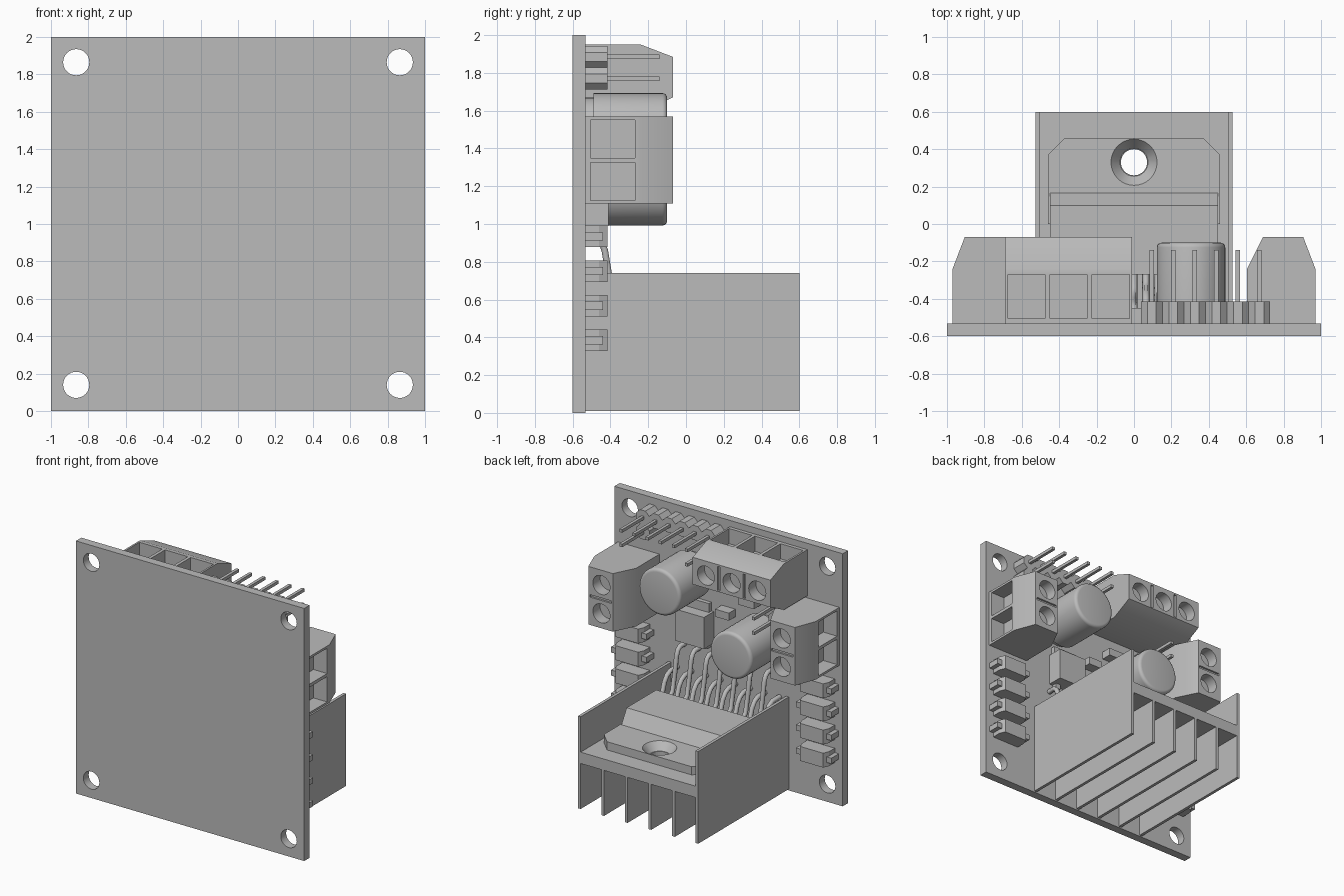
import bpy, bmesh, math
from mathutils import Matrix, Vector

if "Cube" in bpy.data.objects:
    bpy.data.objects.remove(bpy.data.objects["Cube"])

grey = bpy.data.materials.new("plain_grey")
grey.use_nodes = True
grey.diffuse_color = (0.5, 0.5, 0.5, 1)
grey.node_tree.nodes["Principled BSDF"].inputs["Base Color"].default_value = (0.5, 0.5, 0.5, 1)

FACE = -0.533   # component side of the board


def finish(name, bm):
    bmesh.ops.recalc_face_normals(bm, faces=bm.faces[:])
    mesh = bpy.data.meshes.new(name)
    bm.to_mesh(mesh)
    bm.free()
    mesh.materials.append(grey)
    obj = bpy.data.objects.new(name, mesh)
    bpy.context.collection.objects.link(obj)
    return obj


def add_box(bm, x0, x1, y0, y1, z0, z1):
    size = Matrix.Diagonal((x1 - x0, y1 - y0, z1 - z0, 1))
    centre = Matrix.Translation(((x0 + x1) / 2, (y0 + y1) / 2, (z0 + z1) / 2))
    bmesh.ops.create_cube(bm, size=1, matrix=centre @ size)


def boxes(name, *bounds):
    bm = bmesh.new()
    for b in bounds:
        add_box(bm, *b)
    return finish(name, bm)


def prism(name, points, direction):
    """Extrude a flat outline of 3D points along a direction."""
    bm = bmesh.new()
    face = bm.faces.new([bm.verts.new(p) for p in points])
    out = bmesh.ops.extrude_face_region(bm, geom=[face])
    moved = [v for v in out["geom"] if isinstance(v, bmesh.types.BMVert)]
    bmesh.ops.translate(bm, vec=Vector(direction), verts=moved)
    return finish(name, bm)


def add_cone(bm, start, end, r0, r1, sides=32):
    a, b = Vector(start), Vector(end)
    turn = (b - a).to_track_quat('Z', 'Y').to_matrix().to_4x4()
    bmesh.ops.create_cone(bm, cap_ends=True, segments=sides, radius1=r0, radius2=r1,
                          depth=(b - a).length, matrix=Matrix.Translation((a + b) / 2) @ turn)


def cylinder(name, start, end, r0, r1=None):
    bm = bmesh.new()
    add_cone(bm, start, end, r0, r0 if r1 is None else r1)
    return finish(name, bm)


def cut(target, *cutters):
    for c in cutters:
        mod = target.modifiers.new("cut", 'BOOLEAN')
        mod.object, mod.solver = c, 'EXACT'
    graph = bpy.context.evaluated_depsgraph_get()
    target.data = bpy.data.meshes.new_from_object(target.evaluated_get(graph))
    target.modifiers.clear()
    for c in cutters:
        bpy.data.objects.remove(c)


def smooth(obj):
    bpy.ops.object.select_all(action='DESELECT')
    obj.select_set(True)
    bpy.context.view_layer.objects.active = obj
    bpy.ops.object.shade_smooth_by_angle(angle=math.radians(35))


# Circuit board with corner holes
board = boxes("circuit_board", (-1, 1, -0.6, FACE, 0, 2))
cut(board, *[cylinder("hole", (x, -0.7, z), (x, -0.4, z), 0.07)
             for x in (-0.865, 0.865) for z in (0.14, 1.865)])
smooth(board)

# Heat sink: side walls, shelf and fins
walls = [(s * 0.515 - 0.012, s * 0.515 + 0.012, FACE, 0.6, 0.01, 0.74) for s in (-1, 1)]
fins = [(x - 0.012, x + 0.012, FACE, 0.6, 0.01, 0.38) for x in (-0.31, -0.103, 0.103, 0.31)]
boxes("heat_sink_walls", *walls)
boxes("heat_sink_fins", *fins)
shelf = boxes("heat_sink_shelf", (-0.51, 0.51, FACE, 0.6, 0.37, 0.46))
cut(shelf, cylinder("hole", (0, 0.33, 0.3), (0, 0.33, 0.6), 0.07))

# Power chip: mounting tab with countersunk hole, sloped body
half = [(0.46, 0), (0.46, 0.37), (0.37, 0.46)]
tab = prism("chip_tab", [(x, y, 0.46) for x, y in half + [(-x, y) for x, y in half[::-1]]], (0, 0, 0.065))
cut(tab, cylinder("hole", (0, 0.33, 0.4), (0, 0.33, 0.6), 0.07),
    cylinder("sink", (0, 0.33, 0.465), (0, 0.33, 0.527), 0.075, 0.125))
smooth(tab)
profile = [(-0.27, 0.46), (0.165, 0.46), (0.165, 0.525), (0.1, 0.635), (-0.27, 0.635)]
prism("chip_body", [(-0.45, y, z) for y, z in profile], (0.9, 0, 0))

# Chip leads: a tall row and a short row bent to the board
tall = [(-0.26, 0.55), (-0.34, 0.56), (-0.38, 0.6), (-0.41, 0.74), (-0.43, 0.86),
        (-0.445, 0.9), (-0.47, 0.92), (-0.55, 0.92)]
short = [(-0.26, 0.53), (-0.31, 0.54), (-0.34, 0.57), (-0.37, 0.66), (-0.4, 0.7),
         (-0.44, 0.72), (-0.55, 0.72)]
for name, path, count in (("tall_leads", tall, 7), ("short_leads", short, 8)):
    curve = bpy.data.curves.new(name, 'CURVE')
    curve.dimensions, curve.bevel_depth, curve.bevel_resolution = '3D', 0.02, 1
    curve.use_fill_caps = True
    for i in range(count):
        spline = curve.splines.new('POLY')
        spline.points.add(len(path) - 1)
        for point, (y, z) in zip(spline.points, path):
            point.co = ((i - (count - 1) / 2) * 0.128, y, z, 1)
    temp = bpy.data.objects.new(name, curve)
    bpy.context.collection.objects.link(temp)
    mesh = bpy.data.meshes.new_from_object(temp.evaluated_get(bpy.context.evaluated_depsgraph_get()))
    bpy.data.objects.remove(temp)
    mesh.materials.clear()
    mesh.materials.append(grey)
    bpy.context.collection.objects.link(bpy.data.objects.new(name, mesh))

# Capacitors with rounded tops
for name, x, z in (("upper_capacitor", 0.305, 1.51), ("lower_capacitor", -0.32, 1.175)):
    bm = bmesh.new()
    add_cone(bm, (x, -0.49, z), (x, -0.1, z), 0.183, 0.183, 40)
    rim = [e for e in bm.edges if all(v.co.y > -0.11 for v in e.verts)]
    bmesh.ops.bevel(bm, geom=rim, offset=0.025, segments=4, profile=0.5, affect='EDGES')
    smooth(finish(name, bm))
    smooth(cylinder(name + "_base", (x, FACE, z), (x, -0.48, z), 0.16))


# Screw terminals, built facing +x and turned into place
def terminal(name, ways, length, angle, location):
    outline = [(-0.185, FACE), (0.18, FACE), (0.18, -0.24), (0.115, -0.07), (-0.1, -0.07), (-0.185, -0.24)]
    block = prism(name, [(w, y, -length / 2) for w, y in outline], (0, 0, length))
    pitch = 0.225
    places = [(i - (ways - 1) / 2) * pitch for i in range(ways)]
    cutters = []
    for p in places:
        cutters.append(boxes("pocket", (0.06, 0.3, -0.505, -0.27, p - 0.1, p + 0.1)))
        cutters.append(cylinder("screw_hole", (0, -0.16, p), (0, 0, p), 0.075))
    for p in places[:-1]:
        cutters.append(boxes("groove", (-0.09, 0.1, -0.085, 0, p + pitch / 2 - 0.01, p + pitch / 2 + 0.01)))
    cut(block, *cutters)
    block.matrix_world = Matrix.Translation(location) @ Matrix.Rotation(angle, 4, 'Y')
    smooth(block)


terminal("left_terminal", 2, 0.46, 0, (0.79, 0, 1.338))
terminal("right_terminal", 2, 0.46, math.pi, (-0.79, 0, 1.338))
terminal("top_terminal", 3, 0.68, -math.pi / 2, (-0.35, 0, 1.77))

# Pin headers: chamfered sockets and square pins
header = [(0.095 + i * 0.115, 1.885) for i in range(6)] + [(0.095, 1.77), (0.67, 1.77)]
jumper = [(-0.49, 1.5), (-0.49, 1.385)]
for name, spots in (("pin_header", header), ("jumper_header", jumper)):
    bm = bmesh.new()
    for x, z in spots:
        bmesh.ops.create_cone(bm, cap_ends=True, segments=8, radius1=0.0622, radius2=0.0622, depth=0.118,
                              matrix=Matrix.Translation((x, -0.474, z)) @ Matrix.Rotation(math.pi / 2, 4, 'X')
                              @ Matrix.Rotation(math.pi / 8, 4, 'Z'))
    finish(name + "_base", bm)
    boxes(name + "_pins", *[(x - 0.012, x + 0.012, -0.45, -0.14, z - 0.012, z + 0.012) for x, z in spots])

# Surface diodes down both sides
for side, s in (("left", 1), ("right", -1)):
    for i in range(4):
        z, x = 0.385 + i * 0.183, s * 0.81
        outline = [(-0.12, FACE), (0.12, FACE), (0.12, -0.46), (0.1, -0.415), (-0.1, -0.415), (-0.12, -0.46)]
        prism(f"{side}_diode_{i + 1}", [(x + w, y, z - 0.057) for w, y in outline], (0, 0, 0.114))
        boxes(f"{side}_diode_tabs_{i + 1}", (x - 0.155, x + 0.155, FACE, -0.44, z - 0.022, z + 0.022))

# Voltage regulator and small chips
boxes("regulator_body", (0.13, 0.38, FACE, -0.41, 0.99, 1.24))
boxes("regulator_tab", (0.15, 0.36, FACE, -0.5, 1.2, 1.31))
boxes("regulator_leads", *[(x, x + 0.04, FACE, -0.49, 0.95, 1.0) for x in (0.16, 0.31)])
boxes("small_chips", (-0.06, 0.06, FACE, -0.45, 1.25, 1.31), (-0.28, -0.14, FACE, -0.45, 1.4, 1.46))
